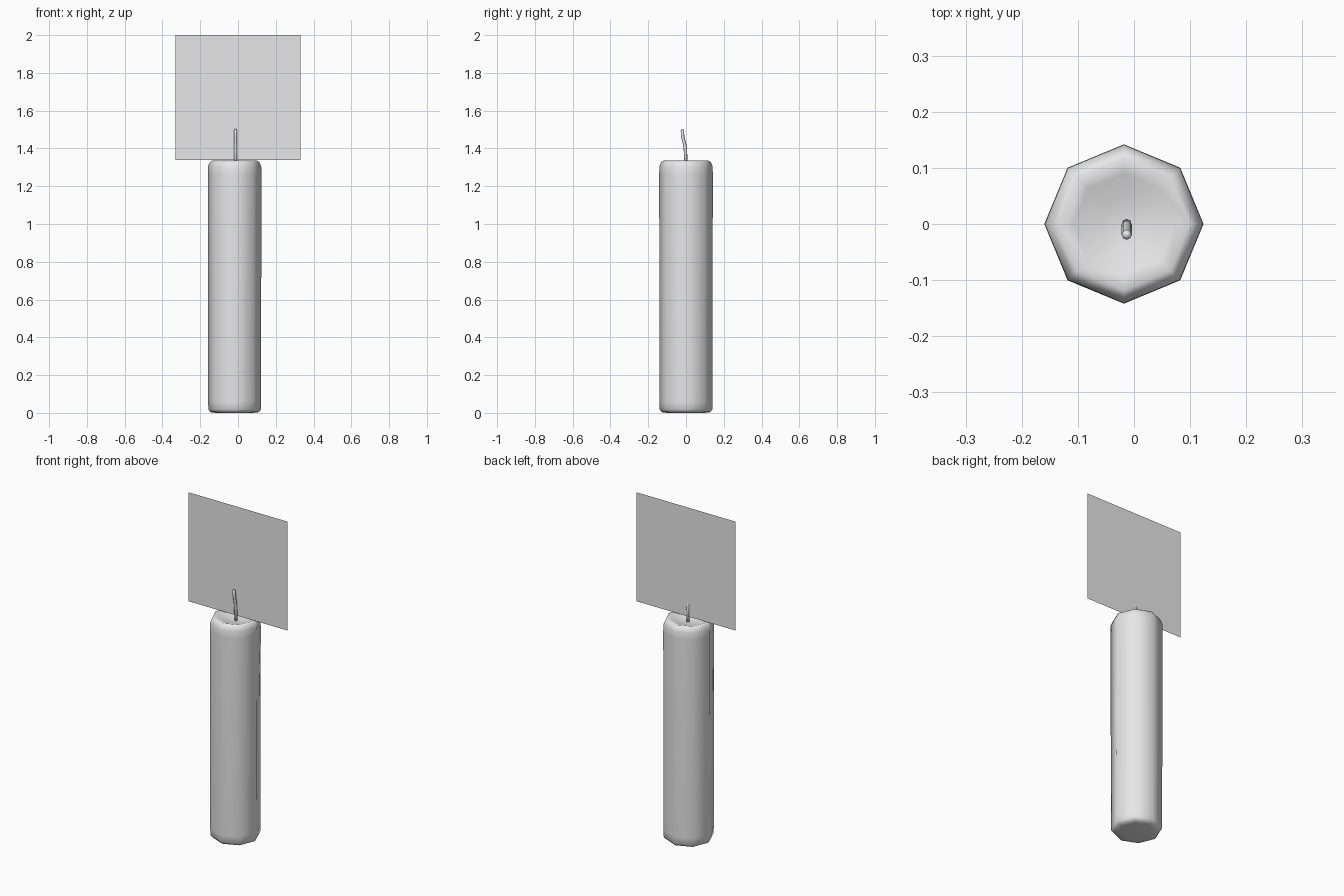
import bpy
import bmesh
from math import cos, sin, pi

cube = bpy.data.objects.get("Cube")
if cube:
    bpy.data.objects.remove(cube)

grey = bpy.data.materials.new("plain_grey")
grey.use_nodes = True
grey.diffuse_color = (0.8, 0.8, 0.8, 1)
grey.node_tree.nodes["Principled BSDF"].inputs["Base Color"].default_value = (0.8, 0.8, 0.8, 1)


def add_object(name, bm, smooth):
    bmesh.ops.recalc_face_normals(bm, faces=bm.faces)
    for face in bm.faces:
        face.smooth = smooth
    mesh = bpy.data.meshes.new(name)
    bm.to_mesh(mesh)
    bm.free()
    mesh.materials.append(grey)
    obj = bpy.data.objects.new(name, mesh)
    bpy.context.collection.objects.link(obj)
    return obj


def loft(name, rings, sides=8):
    """Join horizontal rings (x, y, z, radius) into a closed smooth solid."""
    bm = bmesh.new()
    loops = []
    for x, y, z, r in rings:
        angles = [2 * pi * i / sides for i in range(sides)]
        loops.append([bm.verts.new((x + r * cos(a), y + r * sin(a), z)) for a in angles])
    for low, high in zip(loops, loops[1:]):
        for i in range(sides):
            j = (i + 1) % sides
            bm.faces.new((low[i], low[j], high[j], high[i]))
    bm.faces.new(loops[0][::-1])
    bm.faces.new(loops[-1])
    return add_object(name, bm, True)


# Octagonal wax body with a softened rim and a shallow melted hollow
cx = -0.018
body_profile = [(0.0, 0.1), (0.004, 0.128), (0.018, 0.139), (0.06, 0.14), (1.26, 0.142),
                (1.305, 0.141), (1.328, 0.131), (1.336, 0.118), (1.327, 0.09),
                (1.314, 0.045), (1.31, 0.012)]
loft("candle_body", [(cx, 0, z, r) for z, r in body_profile])

# Thin wick bending towards the front
wx = -0.013
wick_path = [(0.0, 1.3, 0.009), (-0.003, 1.39, 0.009), (-0.007, 1.42, 0.009),
             (-0.018, 1.465, 0.009), (-0.019, 1.495, 0.009), (-0.019, 1.502, 0.005)]
loft("wick", [(wx, y, z, r) for y, z, r in wick_path])

# Flat upright flame card
bm = bmesh.new()
corners = [(-0.332, 1.34), (0.332, 1.34), (0.332, 2.0), (-0.332, 2.0)]
bm.faces.new([bm.verts.new((x, 0, z)) for x, z in corners])
card = add_object("flame_card", bm, False)
if card.data.polygons[0].normal.y > 0:
    card.data.flip_normals()
